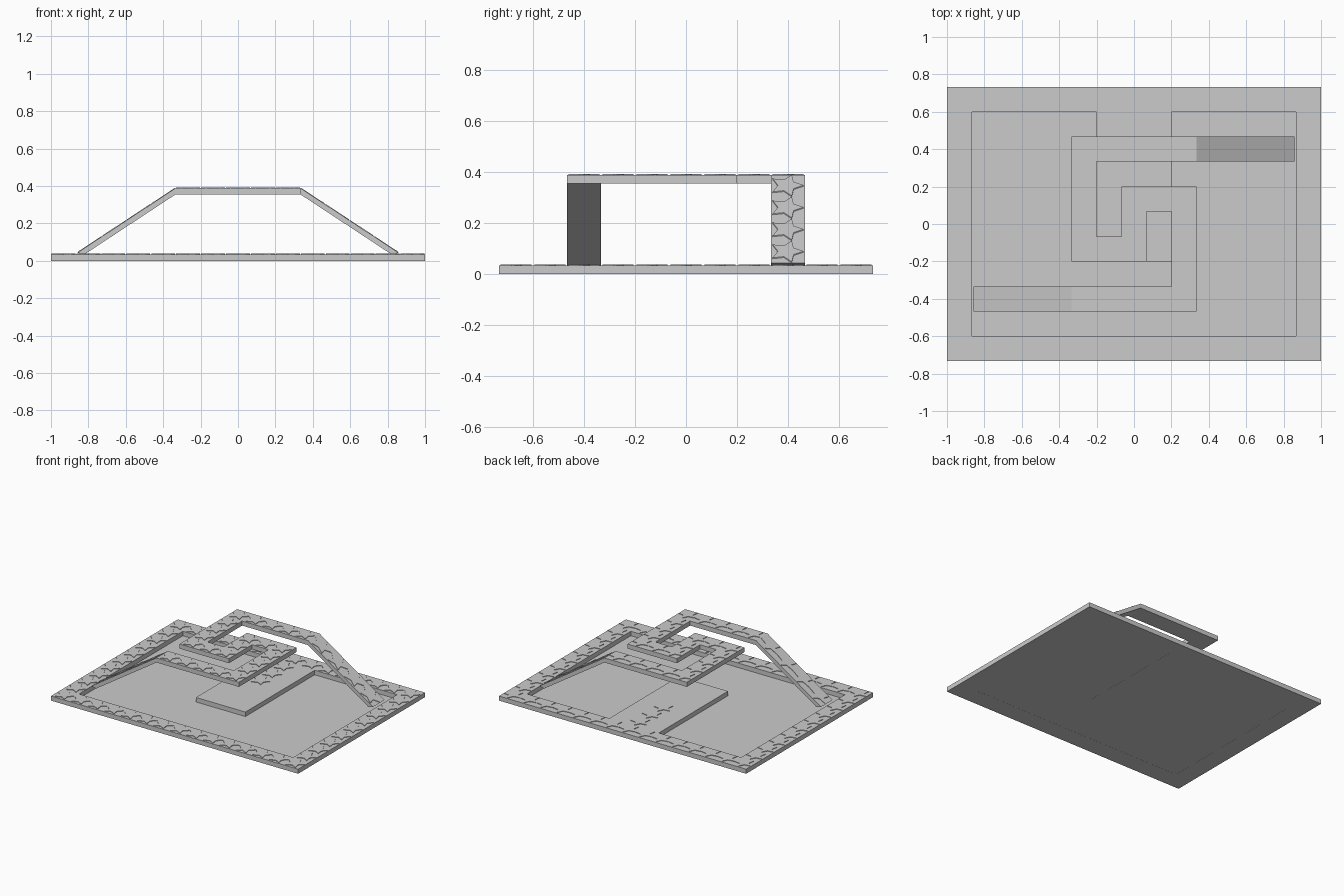
import bpy, bmesh, math

if "Cube" in bpy.data.objects:
    bpy.data.objects.remove(bpy.data.objects["Cube"])

T = 2 / 15          # tile size: the board is 15 x 11 tiles
H = 0.0335          # slab thickness
S = 0.004           # star relief height
DECK = 0.355        # underside of the raised track


def finish(name, bm):
    bmesh.ops.recalc_face_normals(bm, faces=bm.faces[:])
    me = bpy.data.meshes.new(name)
    bm.to_mesh(me)
    bm.free()
    ob = bpy.data.objects.new(name, me)
    bpy.context.collection.objects.link(ob)
    return ob


def slab(name, cells, z):
    """Solid slab covering a set of grid cells."""
    bm = bmesh.new()
    for i, j in cells:
        bm.faces.new([bm.verts.new(((i + a) * T, (j + b) * T, z))
                      for a, b in ((-.5, -.5), (.5, -.5), (.5, .5), (-.5, .5))])
    bmesh.ops.remove_doubles(bm, verts=bm.verts[:], dist=1e-4)
    ext = bmesh.ops.extrude_face_region(bm, geom=bm.faces[:], use_keep_orig=True)
    top = [g for g in ext["geom"] if isinstance(g, bmesh.types.BMVert)]
    bmesh.ops.translate(bm, verts=top, vec=(0, 0, H))
    return finish(name, bm)


def stars(name, centres, height):
    """Raised five-pointed stars; height(x) gives the surface they sit on."""
    bm = bmesh.new()
    for cx, cy in centres:
        rings = []
        for dz in (-0.001, S):
            ring = []
            for k in range(10):
                r = 0.067 if k % 2 == 0 else 0.034
                a = math.pi / 2 + k * math.pi / 5
                x = cx + r * math.cos(a)
                ring.append(bm.verts.new((x, cy - 0.006 + r * math.sin(a), height(x) + dz)))
            rings.append(ring)
        low, high = rings
        bm.faces.new(high)
        bm.faces.new(low[::-1])
        for k in range(10):
            n = (k + 1) % 10
            bm.faces.new((low[k], low[n], high[n], high[k]))
    return finish(name, bm)


def centres(cells):
    return [(i * T, j * T) for i, j in sorted(cells)]


# Border track with the wide platform reaching into the middle
border = {(i, j) for i in range(-7, 8) for j in range(-5, 6) if abs(i) == 7 or abs(j) == 5}
platform = {(i, j) for i in (-1, 0, 1) for j in range(-1, 5)}
slab("border_track", border | platform, 0)
stars("border_stars", centres(border), lambda x: H)
stars("platform_stars", centres({(0, 4), (0, 3), (0, 2)}), lambda x: H)

# Thin floor inside the border
bm = bmesh.new()
bm.faces.new([bm.verts.new((a * 6.5 * T, b * 4.5 * T, 0.0005))
              for a, b in ((-1, -1), (1, -1), (1, 1), (-1, 1))])
finish("floor", bm)

# Raised S-shaped track: half a spiral plus its half-turn copy
half = ({(i, 3) for i in range(-2, 3)} | {(-2, j) for j in range(-1, 4)}
        | {(-1, -1), (0, -1), (0, 0)})
spiral = half | {(-i, -j) for i, j in half}
slab("raised_track", spiral, DECK)
stars("raised_stars", centres(spiral), lambda x: DECK + H)

# Two ramps from the border up to the raised track
x0, x1 = 6.5 * T, 2.5 * T
z0, z1 = 0.043, DECK + H
profile = [(x0 - 0.008, z0), (x1, z1), (x1, DECK), (x0 - 0.045, H)]
for s, label in ((1, "back"), (-1, "front")):
    bm = bmesh.new()
    sides = [[bm.verts.new((s * x, s * 3 * T + e * T / 2, z)) for x, z in profile] for e in (-1, 1)]
    bm.faces.new(sides[0])
    bm.faces.new(sides[1][::-1])
    for k in range(4):
        n = (k + 1) % 4
        bm.faces.new((sides[0][k], sides[0][n], sides[1][n], sides[1][k]))
    finish(label + "_ramp", bm)
    slope = (z1 - z0) / (x0 - 0.008 - x1)
    stars(label + "_ramp_stars", [(s * (0.4 + 0.131 * k), s * 3 * T) for k in range(4)],
          lambda x: z1 - (abs(x) - x1) * slope)
